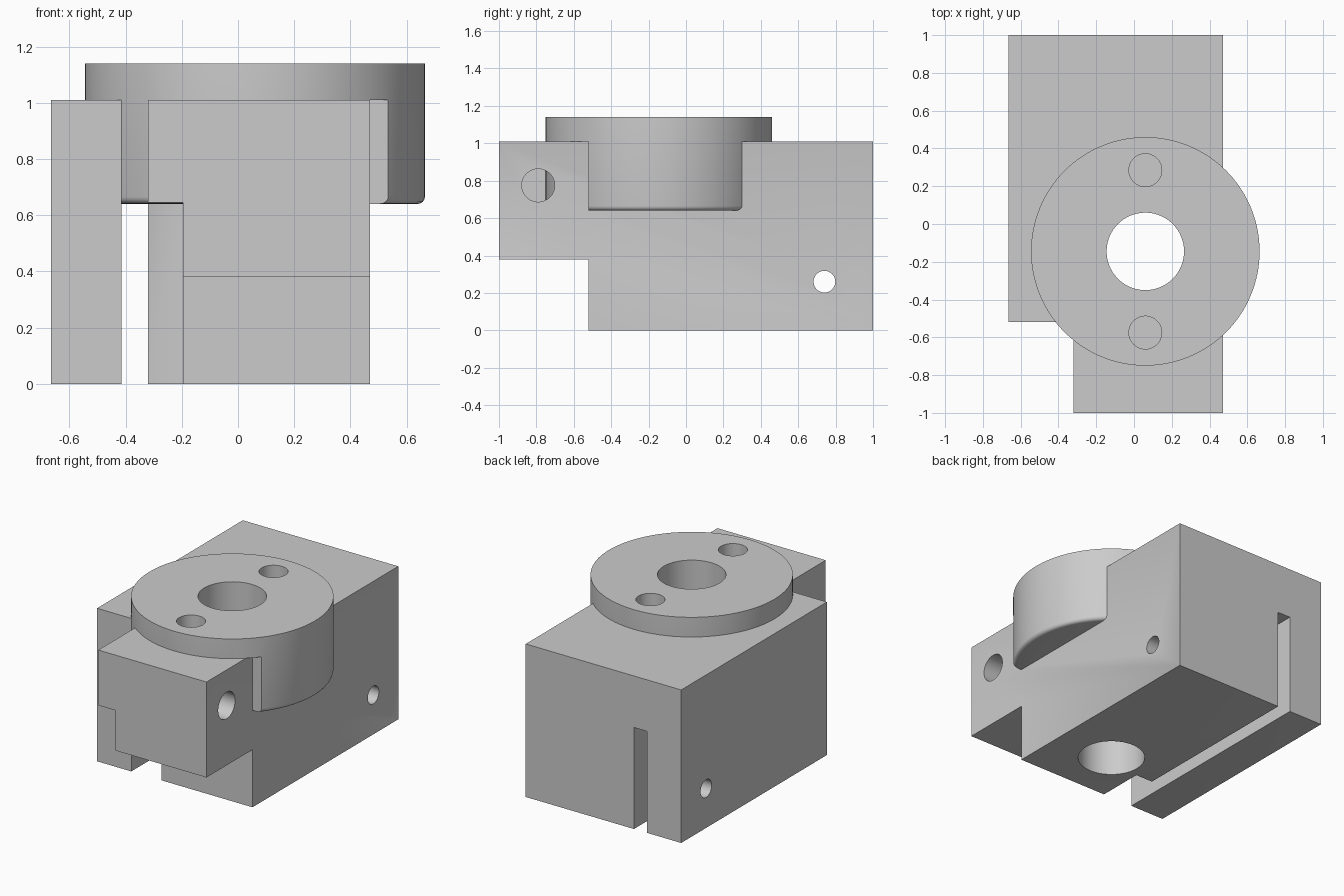
import bpy, bmesh, math
from mathutils import Matrix, Vector

if "Cube" in bpy.data.objects:
    bpy.data.objects.remove(bpy.data.objects["Cube"])

grey = bpy.data.materials.new("machined_grey")
grey.use_nodes = True
COLOUR = (0.6, 0.6, 0.6, 1)
grey.diffuse_color = COLOUR
grey.node_tree.nodes["Principled BSDF"].inputs["Base Color"].default_value = COLOUR


def make(name, bm):
    mesh = bpy.data.meshes.new(name)
    bm.to_mesh(mesh)
    bm.free()
    mesh.materials.append(grey)
    ob = bpy.data.objects.new(name, mesh)
    bpy.context.collection.objects.link(ob)
    return ob


def box(name, low, high):
    low, high = Vector(low), Vector(high)
    bm = bmesh.new()
    bmesh.ops.create_cube(bm, size=1, matrix=Matrix.Translation((low + high) / 2)
                          @ Matrix.Diagonal((*(high - low), 1)))
    return make(name, bm)


def cylinder(name, start, end, radius, sides=64):
    start, end = Vector(start), Vector(end)
    axis = end - start
    turn = axis.to_track_quat('Z', 'Y').to_matrix().to_4x4()
    bm = bmesh.new()
    bmesh.ops.create_cone(bm, cap_ends=True, segments=sides, radius1=radius,
                          radius2=radius, depth=axis.length,
                          matrix=Matrix.Translation((start + end) / 2) @ turn)
    return make(name, bm)


def cut(target, cutter):
    """Subtract a cutter and discard it."""
    cutter.hide_render = True
    mod = target.modifiers.new("cut", 'BOOLEAN')
    mod.operation, mod.solver, mod.object = 'DIFFERENCE', 'EXACT', cutter
    bpy.context.view_layer.objects.active = target
    bpy.ops.object.modifier_apply(modifier=mod.name)
    bpy.data.objects.remove(cutter)


def round_edges(ob, width, rule=lambda e: True):
    """Round the convex sharp edges that satisfy the rule."""
    bm = bmesh.new()
    bm.from_mesh(ob.data)
    bmesh.ops.remove_doubles(bm, verts=bm.verts, dist=0.0005)
    bmesh.ops.dissolve_limit(bm, angle_limit=0.01, verts=bm.verts, edges=bm.edges)
    edges = [e for e in bm.edges if e.is_manifold and e.is_convex
             and e.calc_face_angle() > 0.6 and rule(e)]
    bmesh.ops.bevel(bm, geom=edges, offset=width, segments=4, profile=0.5,
                    affect='EDGES', clamp_overlap=True)
    bm.to_mesh(ob.data)
    bm.free()


def smooth(ob):
    bpy.ops.object.select_all(action='DESELECT')
    ob.select_set(True)
    bpy.context.view_layer.objects.active = ob
    bpy.ops.object.shade_smooth_by_angle(angle=math.radians(35))


CX, CY = 0.06, -0.145      # axis of the round flange
TOP = 1.01                 # top of the block

# Block with an overhanging nose, a long slot and a front corner notch
body = box("body_block", (-0.665, -1, 0), (0.47, 1, TOP))
cut(body, box("under_nose", (-2, -2, -1), (2, -0.52, 0.38)))
cut(body, box("beside_nose", (-2, -2, -1), (-0.32, -0.52, 2)))
cut(body, box("slot", (-0.415, -2, -1), (-0.32, 2, 0.67)))
cut(body, box("notch", (-0.39, -2, -1), (-0.195, -0.21, 0.645)))
round_edges(body, 0.03)

# Round flange, rounded below and trimmed flush behind the nose
flange = cylinder("round_flange", (CX, CY, 0.64), (CX, CY, 1.14), 0.605, 128)
round_edges(flange, 0.025, lambda e: all(v.co.z < 0.7 for v in e.verts))
cut(flange, box("trim", (0.42, -2, 0), (2, -0.52, TOP)))

# Central bore and two blind pin holes through flange and block
for part in (body, flange):
    cut(part, cylinder("bore", (CX, CY, -1), (CX, CY, 2), 0.205, 96))
    for side in (-1, 1):
        y = CY + side * 0.43
        cut(part, cylinder("pin_hole", (CX, y, 0.75), (CX, y, 2), 0.087))

# Cross holes: blind in the nose, through at the back
cut(body, cylinder("nose_hole", (0.05, -0.79, 0.775), (2, -0.79, 0.775), 0.088))
cut(body, cylinder("cross_hole", (-2, 0.74, 0.26), (2, 0.74, 0.26), 0.058))

for part in (body, flange):
    smooth(part)
